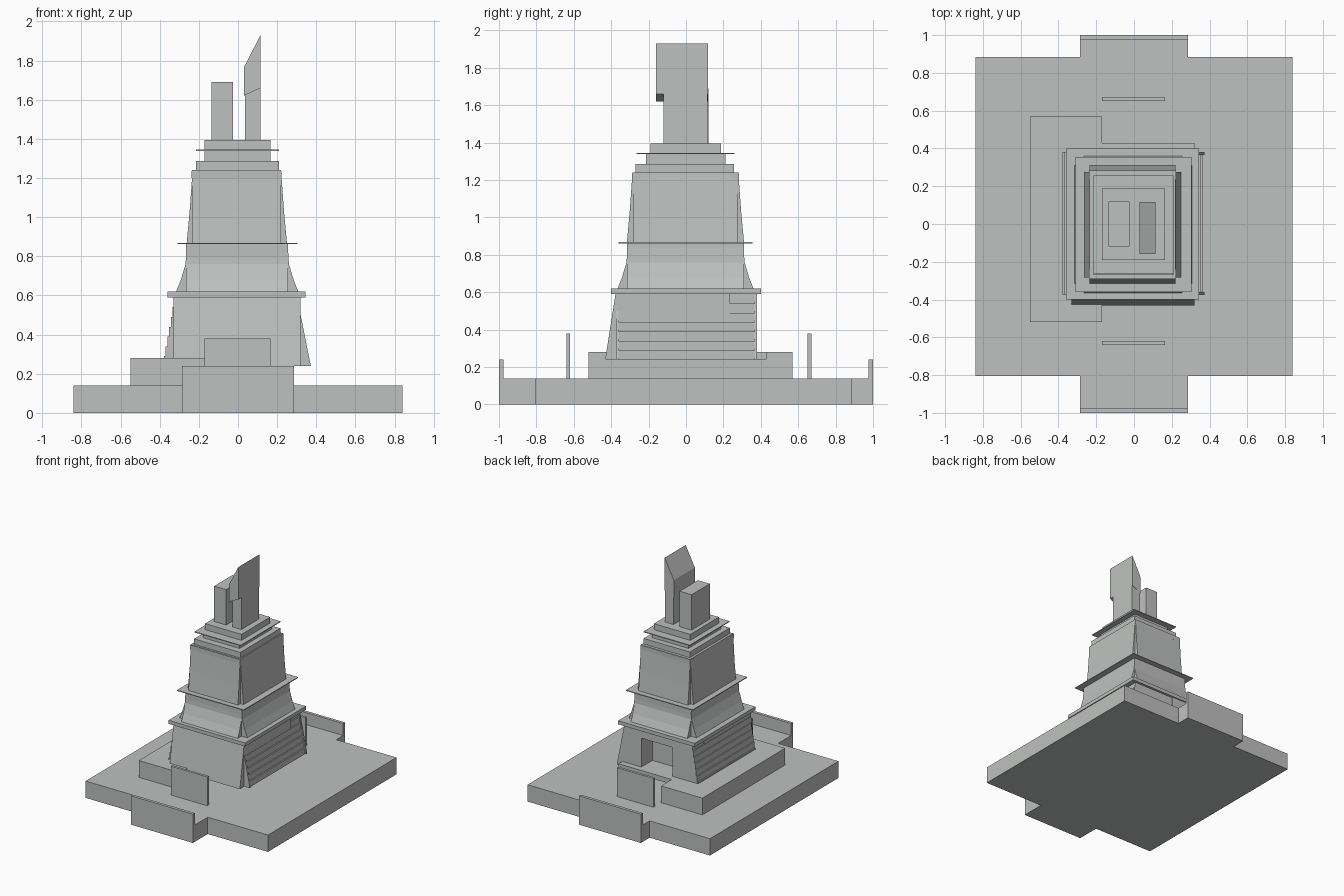
import bpy
import bmesh

cube = bpy.data.objects.get("Cube")
if cube:
    bpy.data.objects.remove(cube)

stone = bpy.data.materials.new("pale_grey_stone")
stone.use_nodes = True
GREY = (0.52, 0.535, 0.525, 1)
stone.diffuse_color = GREY
stone.node_tree.nodes["Principled BSDF"].inputs["Base Color"].default_value = GREY


def prism(name, profile, axis, lo, hi):
    """Extrude a (horizontal, z) profile along the x or y axis from lo to hi."""
    bm = bmesh.new()

    def place(h, z, d):
        return (d, h, z) if axis == "x" else (h, d, z)

    near = [bm.verts.new(place(h, z, lo)) for h, z in profile]
    far = [bm.verts.new(place(h, z, hi)) for h, z in profile]
    bm.faces.new(near)
    bm.faces.new(far)
    n = len(profile)
    for i in range(n):
        j = (i + 1) % n
        bm.faces.new((near[i], near[j], far[j], far[i]))
    bmesh.ops.recalc_face_normals(bm, faces=bm.faces)
    mesh = bpy.data.meshes.new(name)
    bm.to_mesh(mesh)
    bm.free()
    mesh.materials.append(stone)
    obj = bpy.data.objects.new(name, mesh)
    bpy.context.collection.objects.link(obj)
    return obj


def box(name, x0, x1, y0, y1, z0, z1):
    return prism(name, [(x0, z0), (x1, z0), (x1, z1), (x0, z1)], "y", y0, y1)


def steps(inner, foot, head, z0, z1, count):
    """Wall profile that climbs in clapboard steps from foot to head."""
    points = [(inner, z1), (inner, z0)]
    rise = (z1 - z0) / count
    for i in range(count):
        x = foot + (head - foot) * i / (count - 1)
        points += [(x, z0 + i * rise), (x, z0 + (i + 1) * rise)]
    return points


# Plinth with front and back landings
box("plinth", -0.84, 0.84, -0.805, 0.885, 0, 0.14)
for side, y0, y1 in (("front", -1, -0.805), ("back", 0.885, 1)):
    box(side + "_landing", -0.285, 0.285, y0, y1, 0, 0.14)
box("front_parapet", -0.285, 0.285, -1, -0.975, 0.14, 0.24)
box("back_parapet", -0.285, 0.285, 0.975, 1, 0.14, 0.24)
box("front_screen", -0.17, 0.165, -0.64, -0.62, 0.14, 0.38)
box("back_screen", -0.17, 0.165, 0.65, 0.67, 0.14, 0.38)
box("side_terrace", -0.55, -0.17, -0.52, 0.57, 0.14, 0.28)

# Lower tier: sloped front, clapboard sides, doorway recess at the back
prism("lower_front_wall", [(-0.432, 0.24), (0.235, 0.24), (0.235, 0.59), (-0.377, 0.59)],
      "x", -0.33, 0.32)
prism("lower_right_wall", steps(-0.14, -0.378, -0.325, 0.24, 0.59, 7), "y", -0.375, 0.38)
prism("lower_left_wall", steps(0.145, 0.362, 0.302, 0.24, 0.59, 7), "y", -0.36, 0.365)
for end, y0, y1 in (("front", -0.375, -0.36), ("back", 0.365, 0.38)):
    prism(end + "_wall_rib", [(0.145, 0.24), (0.372, 0.24), (0.302, 0.59), (0.145, 0.59)],
          "y", y0, y1)
box("door_lintel", -0.14, 0.145, 0.2, 0.38, 0.52, 0.59)
box("door_sill", -0.17, 0.32, 0.2, 0.43, 0.24, 0.28)
box("lower_cornice", -0.36, 0.345, -0.4, 0.4, 0.59, 0.62)

# Middle tier: flared walls that leave open notches at the corners
MID = [(0.0, 0.62), (0.024, 0.68), (0.048, 0.76), (0.054, 0.862)]


def tier(name, slope, left, right, front, back, end_x, end_y):
    """Two crossing prisms; each point of the slope pair is (inset, z)."""
    for axis, lo, hi, ends in (("x", front, back, end_x), ("y", left, right, end_y)):
        outline = [(lo + d, z) for d, z in slope]
        outline += [(hi - d, z) for d, z in reversed(slope)]
        prism(name + ("_front_back_walls" if axis == "x" else "_side_walls"),
              outline, axis, *ends)


tier("middle", MID, -0.316, 0.308, -0.366, 0.361, (-0.265, 0.255), (-0.316, 0.311))
box("middle_eave", -0.31, 0.305, -0.36, 0.355, 0.862, 0.869)

# Upper tier
UPPER = [(0.0, 0.869), (0.015, 1.03), (0.03, 1.24)]
tier("upper", UPPER, -0.262, 0.25, -0.316, 0.31, (-0.235, 0.22), (-0.284, 0.276))
box("front_trim_bar", -0.237, 0.222, -0.29, -0.24, 1.2, 1.237)
box("back_trim_bar", -0.237, 0.222, 0.235, 0.283, 1.2, 1.237)

# Stepped crown
box("crown_base", -0.215, 0.21, -0.27, 0.257, 1.24, 1.287)
box("crown_neck", -0.17, 0.165, -0.215, 0.21, 1.287, 1.34)
box("crown_eave", -0.215, 0.21, -0.265, 0.258, 1.338, 1.345)
box("crown_top", -0.17, 0.165, -0.19, 0.187, 1.345, 1.395)

# Twin pylons, one carrying a slanted blade
box("short_pylon", -0.135, -0.025, -0.12, 0.12, 1.395, 1.69)
prism("tall_pylon", [(0.035, 1.395), (0.115, 1.395), (0.115, 1.66), (0.035, 1.625)],
      "y", -0.12, 0.115)
prism("slanted_blade", [(0.03, 1.62), (0.115, 1.66), (0.115, 1.93), (0.03, 1.765)],
      "y", -0.16, 0.117)
